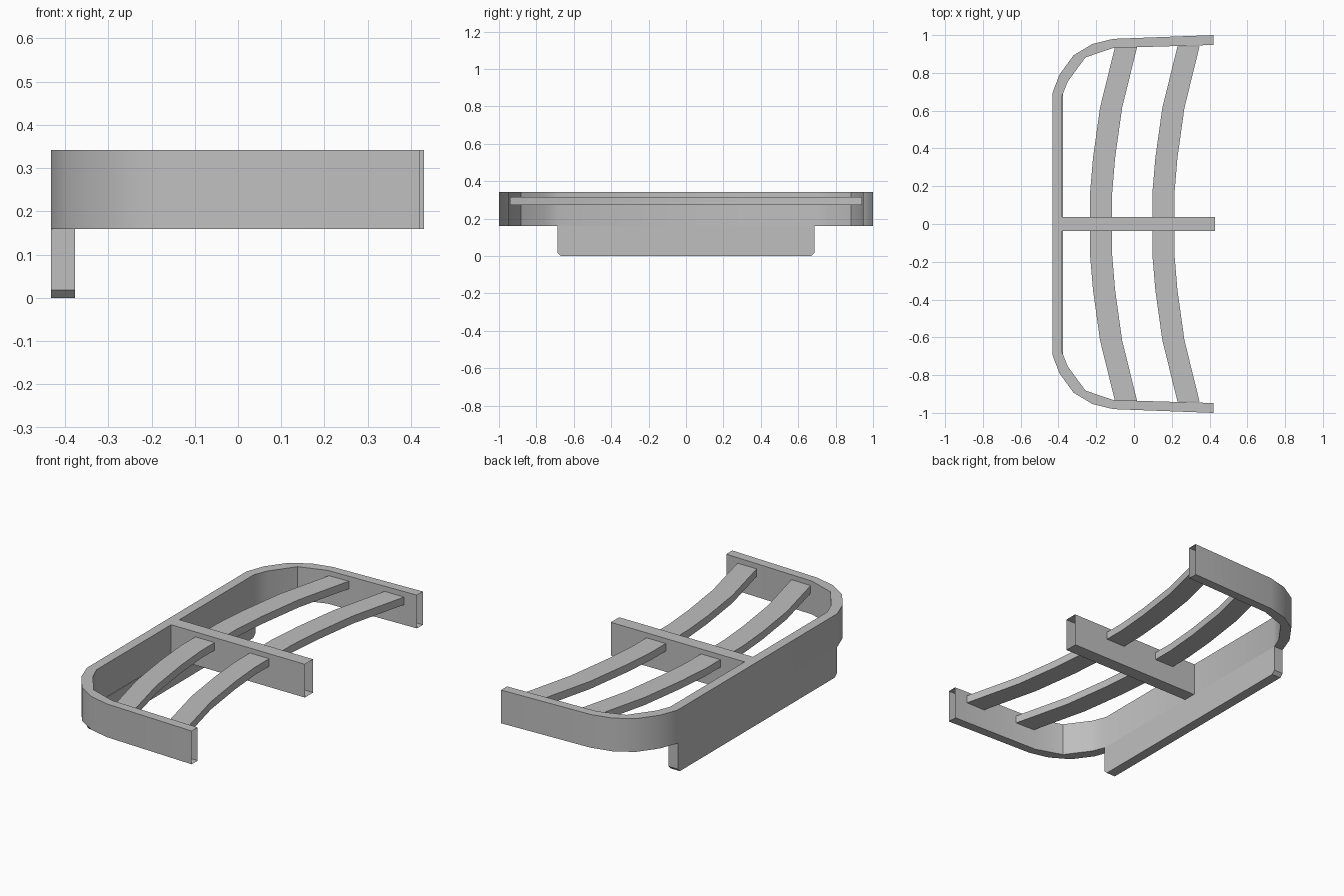
import bpy, bmesh, math
from mathutils import Vector

cube = bpy.data.objects.get("Cube")
if cube:
    bpy.data.objects.remove(cube, do_unlink=True)

grey = bpy.data.materials.new("plain grey")
grey.use_nodes = True
colour = (0.52, 0.52, 0.52, 1)
grey.diffuse_color = colour
grey.node_tree.nodes["Principled BSDF"].inputs["Base Color"].default_value = colour


def prism(name, outline, sweep, open_side=None, smooth=False):
    """Extrude a planar outline; open_side(normal, centre) picks faces to leave open."""
    bm = bmesh.new()
    base = bm.faces.new([bm.verts.new(p) for p in outline])
    result = bmesh.ops.extrude_face_region(bm, geom=[base], use_keep_orig=True)
    moved = [v for v in result["geom"] if isinstance(v, bmesh.types.BMVert)]
    bmesh.ops.translate(bm, verts=moved, vec=Vector(sweep))
    bmesh.ops.recalc_face_normals(bm, faces=bm.faces)
    if open_side:
        gone = [f for f in bm.faces if open_side(f.normal, f.calc_center_median())]
        bmesh.ops.delete(bm, geom=gone, context="FACES")
    mesh = bpy.data.meshes.new(name)
    bm.to_mesh(mesh)
    bm.free()
    mesh.materials.append(grey)
    obj = bpy.data.objects.new(name, mesh)
    bpy.context.collection.objects.link(obj)
    if smooth:
        bpy.ops.object.select_all(action="DESELECT")
        obj.select_set(True)
        bpy.context.view_layer.objects.active = obj
        bpy.ops.object.shade_smooth_by_angle(angle=math.radians(35))
    return obj


def mirrored(half):
    """Continue a half path across y = 0."""
    return half + [(x, -y) for x, y in reversed(half)]


def open_end(normal, centre):
    return normal.x > 0.9 and centre.x > 0.4


LOW, HIGH = 0.16, 0.342

# Rounded U-shaped frame, hollow at its two free ends
outer = mirrored([(0.42, 1), (-0.11, 0.98), (-0.22, 0.953),
                  (-0.32, 0.893), (-0.395, 0.79), (-0.432, 0.692)])
inner = mirrored([(0.42, 0.948), (-0.11, 0.932), (-0.257, 0.882),
                  (-0.35, 0.755), (-0.38, 0.68)])
prism("rounded_frame", [(x, y, LOW) for x, y in outer + inner[::-1]],
      (0, 0, HIGH - LOW), open_end, smooth=True)

# Middle divider, hollow at its free end
W = 0.036
prism("middle_divider", [(-0.39, -W, LOW), (0.43, -W, LOW), (0.43, W, LOW), (-0.39, W, LOW)],
      (0, 0, HIGH - LOW), open_end)

# Skirt hanging below the back of the frame, with clipped lower corners
skirt = mirrored([(LOW, 0.688), (0.018, 0.688), (0, 0.67)])
prism("back_skirt", [(-0.432, y, z) for z, y in skirt], (0.055, 0, 0))

# Two bowed slats running from side to side
bow = mirrored([(-0.1, 0.94), (-0.18, 0.615), (-0.217, 0.35), (-0.233, 0.16)])
for name, shift in (("back_slat", 0), ("front_slat", 0.33)):
    edge = [(x + shift, y, 0.273) for x, y in bow]
    far_edge = [(x + 0.117, y, z) for x, y, z in reversed(edge)]
    prism(name, edge + far_edge, (0, 0, 0.042), smooth=True)
